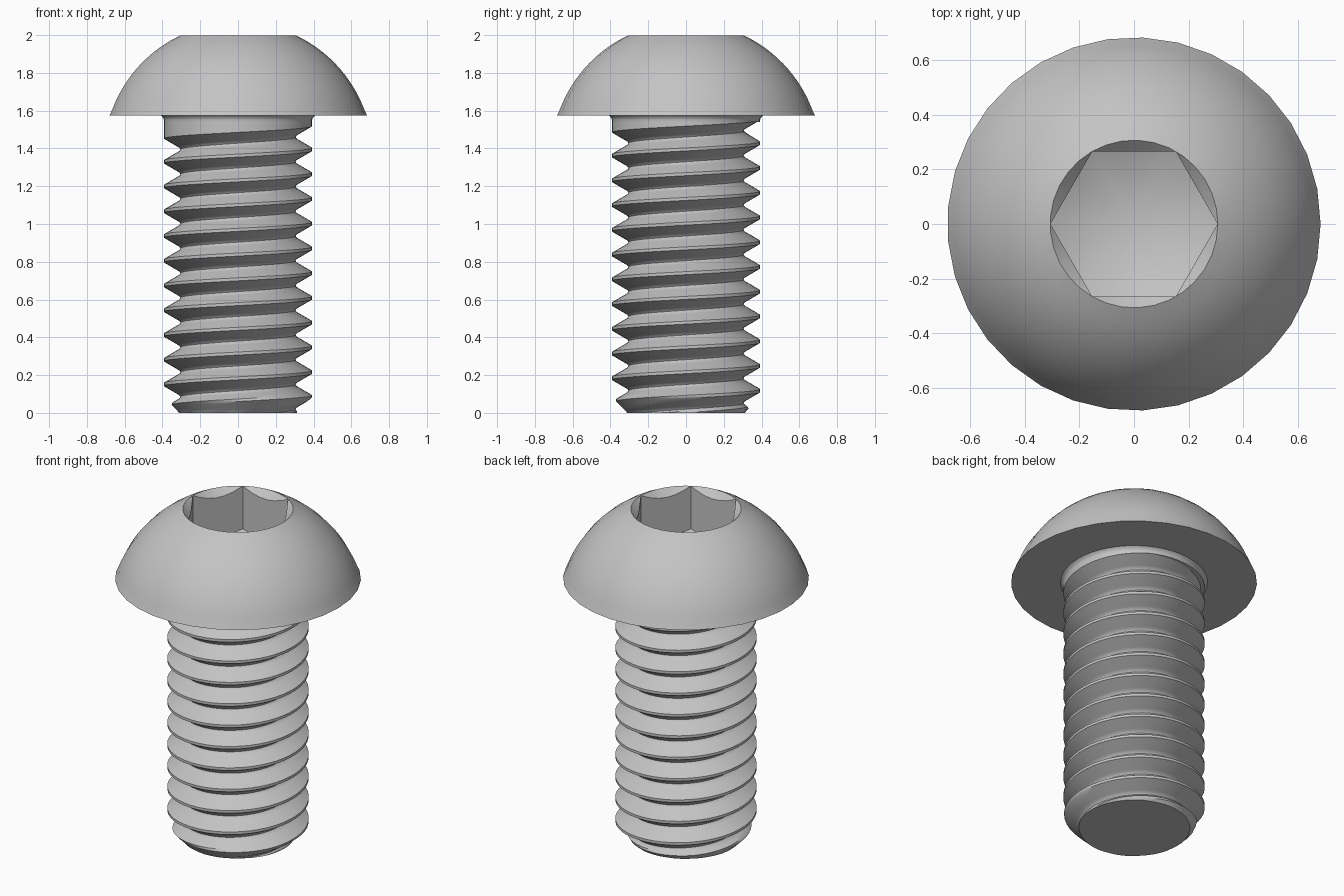
import bpy, bmesh
from math import pi, cos, sin, sqrt, radians

cube = bpy.data.objects.get("Cube")
if cube:
    bpy.data.objects.remove(cube, do_unlink=True)

steel = bpy.data.materials.new("grey_steel")
steel.use_nodes = True
steel.diffuse_color = (0.55, 0.55, 0.55, 1)
steel.node_tree.nodes["Principled BSDF"].inputs["Base Color"].default_value = steel.diffuse_color

SEGS = 33            # sides of the head
TOP, SEAT = 2.0, 1.575


def finish(bm, name):
    bmesh.ops.remove_doubles(bm, verts=bm.verts, dist=1e-5)
    bmesh.ops.recalc_face_normals(bm, faces=bm.faces)
    mesh = bpy.data.meshes.new(name)
    bm.to_mesh(mesh)
    bm.free()
    mesh.materials.append(steel)
    obj = bpy.data.objects.new(name, mesh)
    bpy.context.collection.objects.link(obj)
    return obj


def revolve(name, profile, segs=SEGS):
    """Closed solid turned about z from (radius, z) points."""
    bm = bmesh.new()
    rings = []
    for r, z in profile:
        if r == 0:
            rings.append([bm.verts.new((0, 0, z))] * segs)
        else:
            angles = [2 * pi * i / segs for i in range(segs)]
            rings.append([bm.verts.new((r * cos(a), r * sin(a), z)) for a in angles])
    for low, high in zip(rings, rings[1:]):
        for i in range(segs):
            j = (i + 1) % segs
            quad = [low[i], low[j], high[j], high[i]]
            bm.faces.new(list(dict.fromkeys(quad)))
    for ring in (rings[0], rings[-1]):
        if ring[0] is not ring[1]:
            bm.faces.new(ring)
    return finish(bm, name)


def select_only(obj):
    bpy.ops.object.select_all(action='DESELECT')
    obj.select_set(True)
    bpy.context.view_layer.objects.active = obj


def cut(obj, tool, operation):
    mod = obj.modifiers.new("cut", 'BOOLEAN')
    mod.object, mod.operation, mod.solver = tool, operation, 'EXACT'
    select_only(obj)
    bpy.ops.object.modifier_apply(modifier=mod.name)
    bpy.data.objects.remove(tool, do_unlink=True)


def smooth(obj):
    select_only(obj)
    bpy.ops.object.shade_smooth_by_angle(angle=radians(32))


# Domed head: a slice of a sphere
centre_z, radius, steps = 1.353, 0.715, 14
dome = [(0.683, SEAT)]
for i in range(1, steps + 1):
    z = SEAT + (TOP - SEAT) * i / steps
    dome.append((sqrt(radius ** 2 - (z - centre_z) ** 2), z))
head = revolve("domed_head", dome)

# Hex socket with a drilled conical floor and a countersunk mouth
socket = revolve("socket_cutter", [(0.306, 1.5), (0.306, 2.1)], 6)
drill = revolve("drill_cutter", [(0, 1.6), (0.32, 1.74), (0.32, 2.2)])
cut(socket, drill, 'INTERSECT')
cut(head, socket, 'DIFFERENCE')
mouth = revolve("mouth_cutter", [(0, 1.85), (0.158, 1.85), (0.308, TOP), (0.318, 2.01)])
cut(head, mouth, 'DIFFERENCE')
smooth(head)

# Neck with a small fillet under the head
neck = revolve("neck", [(0.393, 1.54), (0.393, 1.552), (0.396, 1.561),
                        (0.402, 1.569), (0.411, 1.577)], 48)
smooth(neck)

# Threaded shank: one groove section swept along a right-handed helix
PITCH, CREST, TURN = 0.131, 0.393, 48
START = 0.085 + PITCH / 2
half = [(0.0655, CREST), (0.0575, CREST), (0.044, 0.370), (0.031, 0.3475),
        (0.018, 0.325), (0.010, 0.311)]
groove = [(-dz, r) for dz, r in half] + [(0, 0.305)] + [(dz, r) for dz, r in reversed(half)]

bm = bmesh.new()
columns = []
for i in range(-2 * TURN, 13 * TURN + 1):
    angle = 2 * pi * i / TURN
    mid = START + PITCH * i / TURN
    fade = min(1, max(0, (1.525 - mid) / 0.03))      # thread runs out at the neck
    column = []
    for dz, r in groove:
        z = mid + dz
        r = CREST - (CREST - r) * fade
        r = min(r, 0.31 + max(z, 0))                 # chamfered tip
        column.append(bm.verts.new((r * cos(angle), r * sin(angle), z)))
    columns.append(column)
for a, b in zip(columns, columns[1:]):
    for k in range(len(groove) - 1):
        bm.faces.new((a[k], b[k], b[k + 1], a[k + 1]))
bmesh.ops.remove_doubles(bm, verts=bm.verts, dist=1e-5)
for height, side in ((0, -1), (1.55, 1)):
    bmesh.ops.bisect_plane(bm, geom=bm.verts[:] + bm.edges[:] + bm.faces[:],
                           plane_co=(0, 0, height), plane_no=(0, 0, side), clear_outer=True)
bmesh.ops.edgeloop_fill(bm, edges=[e for e in bm.edges if e.is_boundary])
smooth(finish(bm, "threaded_shank"))
